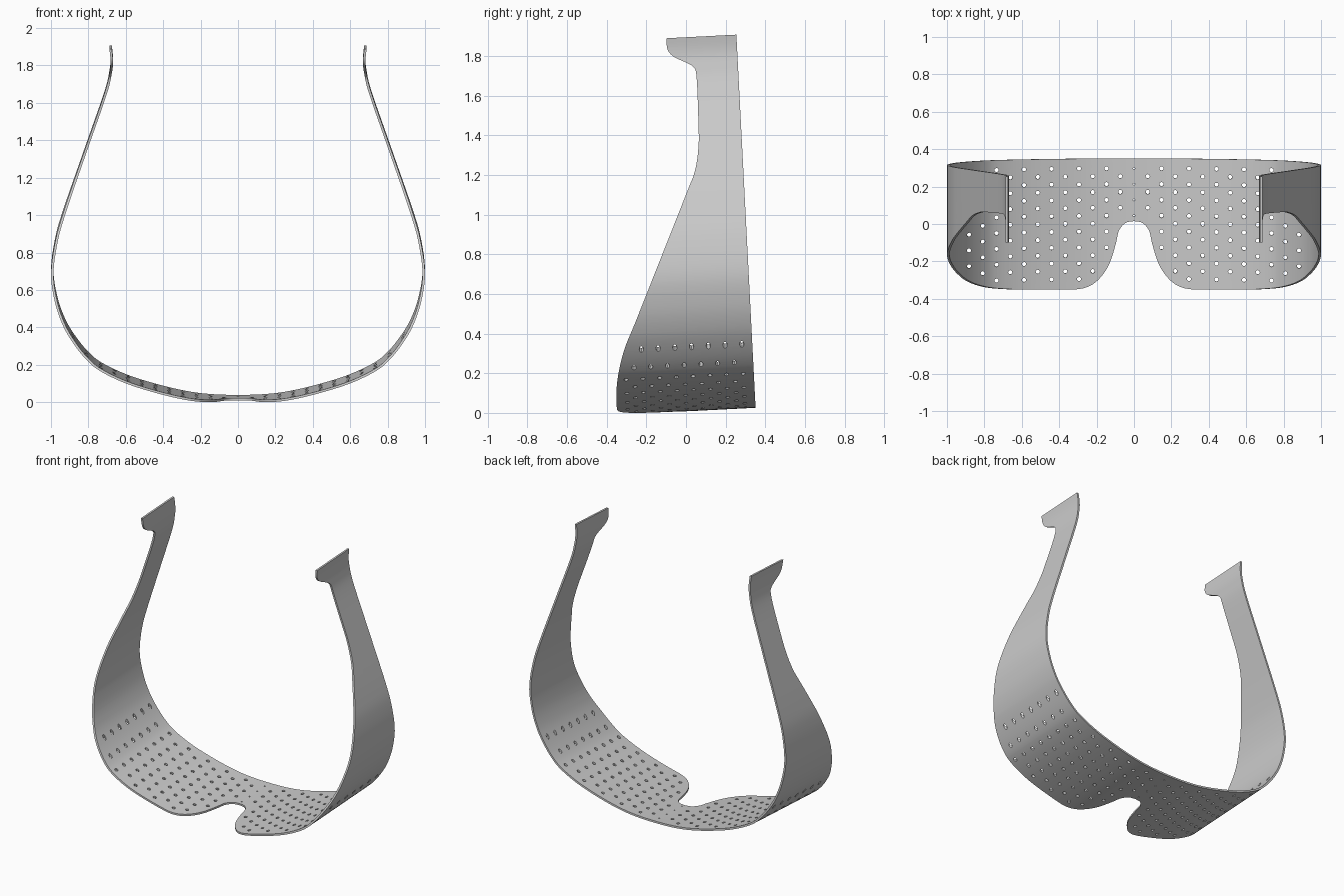
import bpy, bmesh, math
from mathutils import Matrix, Vector

if "Cube" in bpy.data.objects:
    bpy.data.objects.remove(bpy.data.objects["Cube"])

TILT = math.radians(2.95)


def spline(pts, n=6):
    """Smooth curve passing through the given 2D points."""
    p = [Vector(q) for q in pts]
    p = [2 * p[0] - p[1]] + p + [2 * p[-1] - p[-2]]
    out = []
    for a, b, c, d in zip(p, p[1:], p[2:], p[3:]):
        for i in range(n):
            t = i / n
            out.append(0.5 * (2 * b + (c - a) * t + (2 * a - 5 * b + 4 * c - d) * t * t
                              + (3 * b - a - 3 * c + d) * t ** 3))
    return out + [p[-2]]


def add_prism(bm, outline, axis, lo, hi):
    """Extrude a closed 2D outline along one axis."""
    def place(p, h):
        v = [p[0], p[1]]
        v.insert(axis, h)
        return v
    a = [bm.verts.new(place(p, lo)) for p in outline]
    b = [bm.verts.new(place(p, hi)) for p in outline]
    bm.faces.new(a)
    bm.faces.new(b[::-1])
    for i in range(len(a)):
        j = (i + 1) % len(a)
        bm.faces.new((a[j], a[i], b[i], b[j]))


def make_object(name, bm):
    bmesh.ops.recalc_face_normals(bm, faces=bm.faces[:])
    me = bpy.data.meshes.new(name)
    bm.to_mesh(me)
    bm.free()
    ob = bpy.data.objects.new(name, me)
    bpy.context.collection.objects.link(ob)
    return ob


def cut(ob, cutter, op):
    bpy.context.view_layer.objects.active = ob
    m = ob.modifiers.new("cut", 'BOOLEAN')
    m.operation, m.object, m.solver = op, cutter, 'EXACT'
    bpy.ops.object.modifier_apply(modifier=m.name)
    bpy.data.objects.remove(cutter)


# Bent strip: half profile seen from the front, mirrored and thickened
half = [(0, .014), (.15, .019), (.28, .036), (.437, .073), (.6, .125), (.735, .19),
        (.81, .252), (.88, .34), (.932, .43), (.972, .545), (.993, .69), (.971, .86),
        (.925, 1.02), (.81, 1.35), (.709, 1.64), (.682, 1.75), (.675, 1.83), (.688, 1.94)]
mid = spline([(-x, z) for x, z in half[:0:-1]] + half)
outer, inner = [], []
for i, p in enumerate(mid):
    d = (mid[min(i + 1, len(mid) - 1)] - mid[max(i - 1, 0)]).normalized()
    n = Vector((d.y, -d.x)) * 0.0065
    outer.append(p + n)
    inner.append(p - n)
bm = bmesh.new()
add_prism(bm, outer + inner[::-1], 1, -.6, .355)
mask = make_object("mask_band", bm)

# Side silhouette: sloping front edge, narrow arms, hooked ends
side = spline([(-.346, .03), (-.347, .12), (-.333, .222), (-.303, .333), (-.253, .455),
               (-.124, .78), (.005, 1.106), (.048, 1.22), (.066, 1.34), (.066, 1.46),
               (.056, 1.70), (.036, 1.747), (0, 1.768), (-.06, 1.797), (-.09, 1.833),
               (-.096, 1.889)])
c, s = math.cos(TILT), math.sin(TILT)
side = [(y * c + z * s, z * c - y * s) for y, z in side]
bm = bmesh.new()
add_prism(bm, [(.6, -.3), (side[0][0], -.3)] + side + [(.6, side[-1][1])], 0, -1.5, 1.5)
cut(mask, make_object("side_cutter", bm), 'INTERSECT')

# Nose notch
nose = spline([(0, .02), (.045, .01), (.08, -.03), (.096, -.096), (.123, -.187),
               (.155, -.25), (.203, -.305), (.257, -.335), (.32, -.346)])
nose = [(x, y) for x, y in nose] + [(.32, -.8)]
bm = bmesh.new()
add_prism(bm, [(-x, y) for x, y in nose[:0:-1]] + nose, 2, -.3, .3)
cut(mask, make_object("nose_cutter", bm), 'DIFFERENCE')

# Staggered vent holes; fewer per column around the nose and at the ends
bm = bmesh.new()
count = {0: 4, 1: 3, 2: 6, 12: 7}
for col in range(-12, 13):
    odd = abs(col) % 2
    r = .011 if col else .005
    for k in range(count.get(abs(col), 7 if odd else 8)):
        pos = (col * .0735, (.26 if odd else .302) - .0845 * k, .2)
        bmesh.ops.create_cone(bm, cap_ends=True, segments=12, radius1=r, radius2=r,
                              depth=.7, matrix=Matrix.Translation(pos))
cut(mask, make_object("hole_cutter", bm), 'DIFFERENCE')

# Slight backward tilt, then stand on the ground
me = mask.data
me.transform(Matrix.Rotation(TILT, 4, 'X'))
ys = [v.co.y for v in me.vertices]
zs = [v.co.z for v in me.vertices]
me.transform(Matrix.Translation((0, -(min(ys) + max(ys)) / 2, -min(zs))))
bpy.ops.object.select_all(action='DESELECT')
mask.select_set(True)
bpy.context.view_layer.objects.active = mask
bpy.ops.object.shade_smooth_by_angle(angle=math.radians(30))
